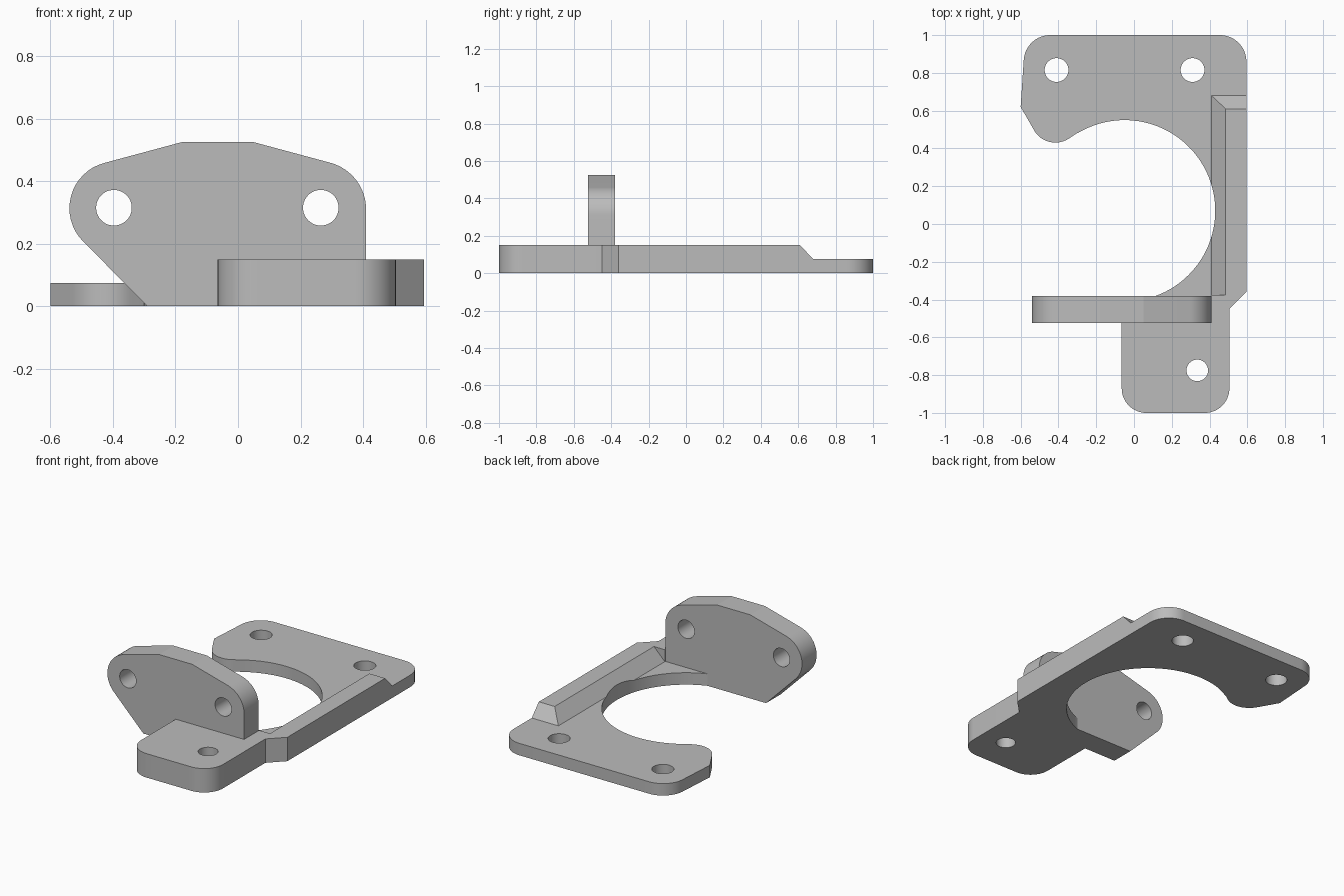
import bpy, bmesh, math
from mathutils import Vector, Matrix

default = bpy.data.objects.get("Cube")
if default:
    bpy.data.objects.remove(default, do_unlink=True)

grey = bpy.data.materials.new("plain grey")
grey.use_nodes = True
COLOUR = (0.5, 0.5, 0.5, 1)
grey.diffuse_color = COLOUR
grey.node_tree.nodes["Principled BSDF"].inputs["Base Color"].default_value = COLOUR


def add_object(name, bm):
    bmesh.ops.recalc_face_normals(bm, faces=bm.faces)
    mesh = bpy.data.meshes.new(name)
    bm.to_mesh(mesh)
    bm.free()
    mesh.materials.append(grey)
    obj = bpy.data.objects.new(name, mesh)
    bpy.context.collection.objects.link(obj)
    return obj


def rounded(corners, steps=16):
    """Outline from (x, y[, radius]) corners, with an arc at each radius."""
    points = []
    for i, corner in enumerate(corners):
        p = Vector(corner[:2])
        if len(corner) == 2:
            points.append(p)
            continue
        a = (Vector(corners[i - 1][:2]) - p).normalized()
        b = (Vector(corners[(i + 1) % len(corners)][:2]) - p).normalized()
        half = a.angle(b) / 2
        centre = p + (a + b).normalized() * corner[2] / math.sin(half)
        start = p + a * corner[2] / math.tan(half) - centre
        end = p + b * corner[2] / math.tan(half) - centre
        turn = math.atan2(start.x * end.y - start.y * end.x, start.dot(end))
        for k in range(steps + 1):
            points.append(centre + Matrix.Rotation(turn * k / steps, 2) @ start)
    return points


def prism(name, corners, depth, place=Matrix()):
    bm = bmesh.new()
    face = bm.faces.new([bm.verts.new((p.x, p.y, 0)) for p in rounded(corners)])
    top = bmesh.ops.extrude_face_region(bm, geom=[face])["geom"]
    bmesh.ops.translate(bm, vec=(0, 0, depth),
                        verts=[v for v in top if isinstance(v, bmesh.types.BMVert)])
    bm.transform(place)
    return add_object(name, bm)


def cylinder(name, centre, radius, axis="Z", segments=48):
    bm = bmesh.new()
    bmesh.ops.create_cone(bm, cap_ends=True, segments=segments, radius1=radius,
                          radius2=radius, depth=0.8)
    if axis == "Y":
        bm.transform(Matrix.Rotation(math.pi / 2, 4, "X"))
    bm.transform(Matrix.Translation(centre))
    return add_object(name, bm)


def combine(base, other, operation):
    mod = base.modifiers.new(other.name, "BOOLEAN")
    mod.operation, mod.solver, mod.object = operation, "EXACT", other
    bpy.context.view_layer.objects.active = base
    bpy.ops.object.modifier_apply(modifier=mod.name)
    bpy.data.objects.remove(other, do_unlink=True)


# Thin plate with a rounded lobe at the back right
body = prism("mounting_bracket", [
    (0.595, 1, 0.14), (-0.575, 1, 0.14), (-0.6, 0.62), (-0.46, 0.376, 0.13),
    (-0.30, 0.482), (-0.2, 0.3), (0.05, -0.3), (0.05, -0.45),
    (0.505, -0.45), (0.595, -0.36)], 0.075)

# Raised side rail with sloping inner side and back end
bm = bmesh.new()
for z, inner, back in ((0, 0.41, 0.68), (0.075, 0.41, 0.68), (0.15, 0.485, 0.61)):
    for x, y in ((inner, -0.375), (0.485, -0.375), (0.595, -0.36),
                 (inner, back), (0.595, back)):
        bm.verts.new((x, y, z))
bmesh.ops.remove_doubles(bm, verts=bm.verts, dist=0.0001)
hull = bmesh.ops.convex_hull(bm, input=bm.verts)
bmesh.ops.delete(bm, geom=[v for v in bm.verts if not v.link_faces], context="VERTS")
bmesh.ops.dissolve_limit(bm, angle_limit=0.01, verts=bm.verts, edges=bm.edges)
combine(body, add_object("side_rail", bm), "UNION")

# Large round opening through plate and rail
combine(body, cylinder("opening", (-0.05, 0.07, 0), 0.48, segments=120), "DIFFERENCE")

# Thick front foot
foot = prism("front_foot", [
    (-0.065, -1, 0.13), (0.505, -1, 0.13), (0.505, -0.45), (0.595, -0.36),
    (0.485, -0.375), (0.41, -0.375), (0.41, -0.45), (-0.065, -0.45)], 0.15)
combine(body, foot, "UNION")

# Upright flange, its outline drawn in x and z
upright = Matrix.Translation((0, -0.38, 0)) @ Matrix.Rotation(math.pi / 2, 4, "X")
flange = prism("upright_flange", [
    (-0.29, 0), (-0.678, 0.391, 0.15), (-0.18, 0.525), (0.05, 0.525),
    (0.41, 0.428, 0.155), (0.41, 0)], 0.145, upright)
combine(body, flange, "UNION")

# Screw holes
for x, y, r in ((-0.41, 0.815, 0.063), (0.31, 0.815, 0.063), (0.335, -0.775, 0.057)):
    combine(body, cylinder("plate_hole", (x, y, 0), r), "DIFFERENCE")
for x in (-0.397, 0.265):
    combine(body, cylinder("flange_hole", (x, -0.45, 0.315), 0.057, "Y"), "DIFFERENCE")

bpy.ops.object.select_all(action="DESELECT")
body.select_set(True)
bpy.context.view_layer.objects.active = body
bpy.ops.object.shade_smooth_by_angle(angle=math.radians(10))
